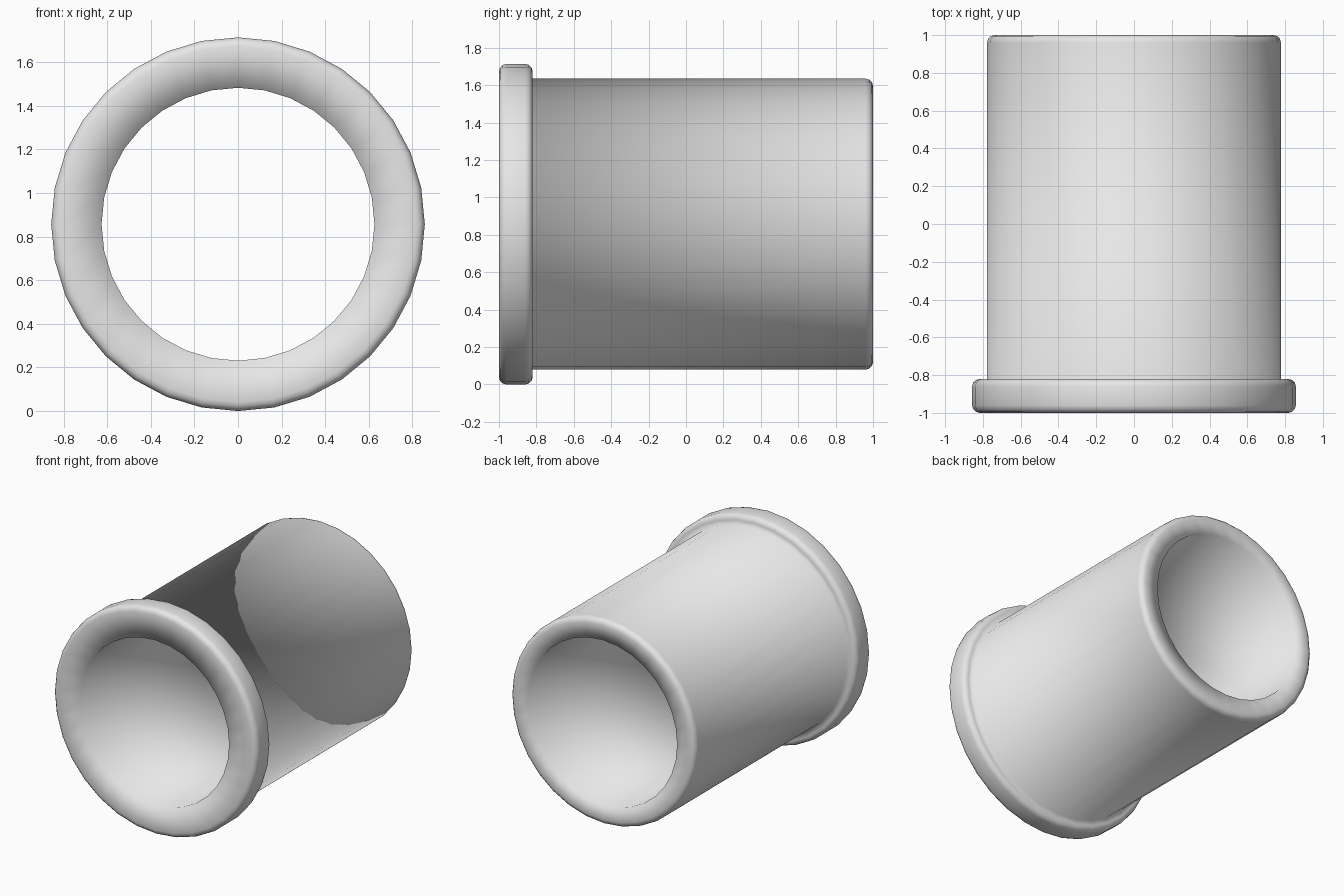
import bpy, bmesh
from math import sin, cos, pi

cube = bpy.data.objects.get("Cube")
if cube:
    bpy.data.objects.remove(cube, do_unlink=True)

SIDES = 32
FLANGE_R, TUBE_R, BORE_R = 0.857, 0.778, 0.626
FLANGE_BACK = -0.82
ROUND = 0.04

grey = bpy.data.materials.new("light grey")
grey.use_nodes = True
grey.diffuse_color = (0.8, 0.8, 0.8, 1)
grey.node_tree.nodes["Principled BSDF"].inputs["Base Color"].default_value = (0.8, 0.8, 0.8, 1)


def rounded(radius, y, start, steps=3):
    """Quarter-round outer corner, swept from angle start (0 = outward, pi/2 = back)."""
    side = 1 if start >= 0 else -1
    cr, cy = radius - ROUND, y - side * ROUND
    return [(cr + ROUND * cos(a), cy + ROUND * sin(a))
            for a in (start + pi / 2 * i / steps for i in range(steps + 1))]


# Wall section as (radius, y): bore front, flange, tube, bore back
profile = [(BORE_R, -1)]
profile += rounded(FLANGE_R, -1, -pi / 2)
profile += rounded(FLANGE_R, FLANGE_BACK, 0)
profile += [(TUBE_R, FLANGE_BACK)]
profile += rounded(TUBE_R, 1, 0)
profile += [(BORE_R, 1)]

# Revolve the section around the y axis
bm = bmesh.new()
rings = []
for i in range(SIDES):
    a = 2 * pi * i / SIDES
    rings.append([bm.verts.new((r * cos(a), y, FLANGE_R + r * sin(a))) for r, y in profile])
n = len(profile)
for i, ring in enumerate(rings):
    following = rings[(i + 1) % SIDES]
    for j in range(n):
        k = (j + 1) % n
        bm.faces.new((ring[j], ring[k], following[k], following[j])).smooth = True
bmesh.ops.recalc_face_normals(bm, faces=bm.faces)

mesh = bpy.data.meshes.new("flanged_tube")
bm.to_mesh(mesh)
bm.free()
mesh.materials.append(grey)
tube = bpy.data.objects.new("flanged_tube", mesh)
bpy.context.collection.objects.link(tube)
